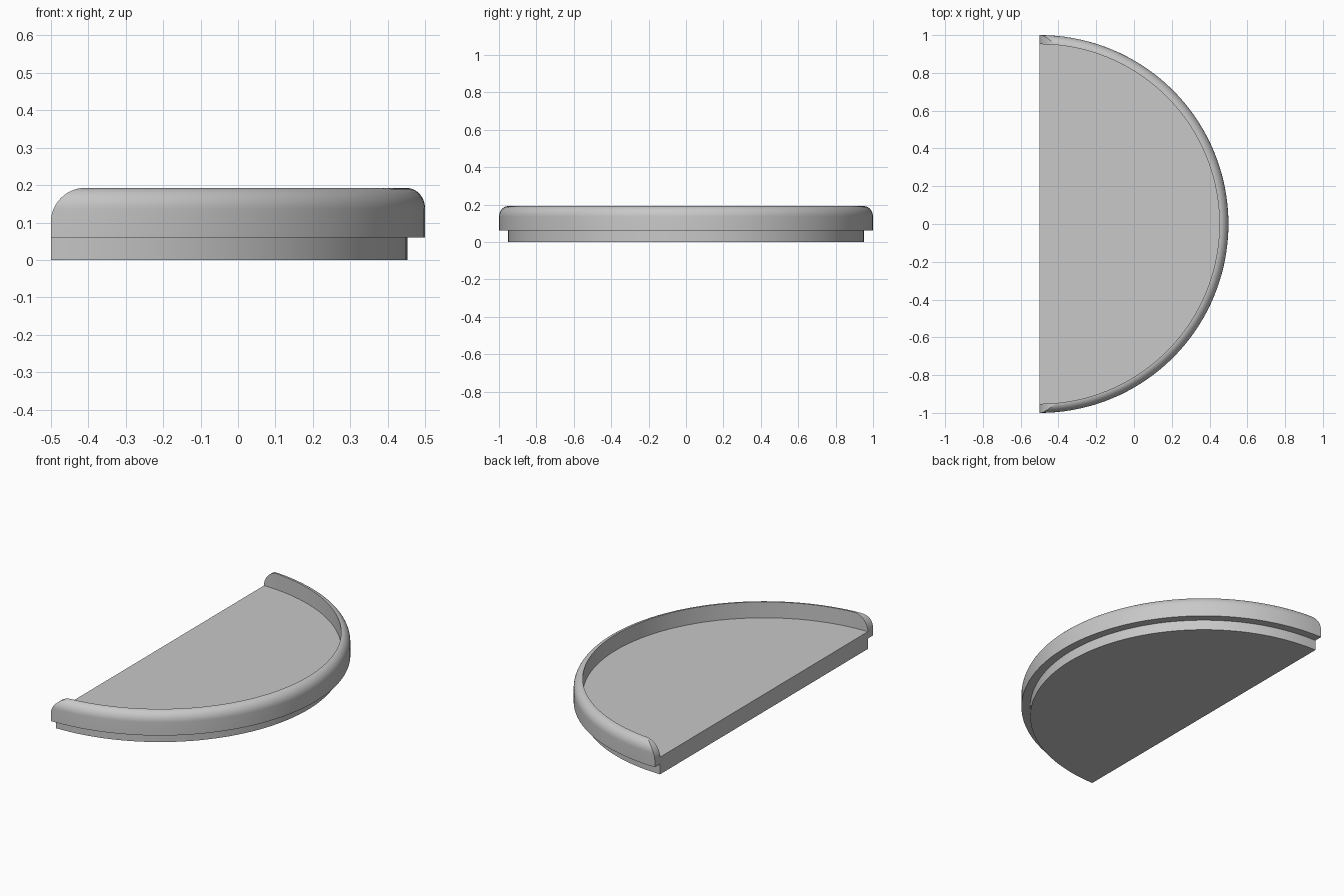
import bpy, bmesh
from math import sin, cos, pi, radians

BACK_X = -0.5            # straight cut edge, also the centre of the arc
R_IN, R_OUT = 0.952, 1.0
LEDGE_Z, FLOOR_Z, TOP_Z = 0.06, 0.1, 0.192
SEGMENTS = 72

if "Cube" in bpy.data.objects:
    bpy.data.objects.remove(bpy.data.objects["Cube"], do_unlink=True)

grey = bpy.data.materials.new("plain grey")
grey.use_nodes = True
colour = (0.58, 0.58, 0.58, 1)
grey.diffuse_color = colour
grey.node_tree.nodes["Principled BSDF"].inputs["Base Color"].default_value = colour


def loft(name, rings):
    """Solid skinned through a list of equal closed rings, capped at both ends."""
    bm = bmesh.new()
    loops = [[bm.verts.new(p) for p in ring] for ring in rings]
    n = len(loops[0])
    for a, b in zip(loops, loops[1:]):
        for i in range(n):
            j = (i + 1) % n
            bm.faces.new((a[i], a[j], b[j], b[i]))
    bm.faces.new(loops[0])
    bm.faces.new(loops[-1])
    bmesh.ops.recalc_face_normals(bm, faces=bm.faces)
    mesh = bpy.data.meshes.new(name)
    bm.to_mesh(mesh)
    bm.free()
    mesh.materials.append(grey)
    obj = bpy.data.objects.new(name, mesh)
    bpy.context.collection.objects.link(obj)
    return obj


def select_only(obj):
    bpy.ops.object.select_all(action='DESELECT')
    obj.select_set(True)
    bpy.context.view_layer.objects.active = obj


def quarter(cx, cz, rx, rz, steps):
    """Quarter ellipse from the side up to the top."""
    return [(cx + rx * cos(pi / 2 * i / steps), cz + rz * sin(pi / 2 * i / steps))
            for i in range(steps + 1)]


angles = [-pi / 2 + pi * i / SEGMENTS for i in range(SEGMENTS + 1)]

# Half-disc base with the recessed foot and the floor
base = loft("base", [[(BACK_X + R_IN * cos(a), R_IN * sin(a), z) for a in angles]
                     for z in (0, FLOOR_Z)])

# Raised rim with a rounded outer top edge, swept slightly past the cut edge
round_h = 0.057
section = [(R_IN, LEDGE_Z), (R_OUT, LEDGE_Z)]
section += quarter(R_IN, TOP_Z - round_h, R_OUT - R_IN, round_h, 10)
over = radians(3)
sweep = [angles[0] - over] + angles + [angles[-1] + over]
rim = loft("rim", [[(BACK_X + r * cos(a), r * sin(a), z) for r, z in section]
                   for a in sweep])

# Trim the rim ends flat, with rounded upper corners
end_r = TOP_Z - FLOOR_Z
outline = [(BACK_X, 0)] + quarter(BACK_X + end_r, FLOOR_Z, -end_r, end_r + 0.0005, 14)
outline += [(0.7, TOP_Z + 0.0005), (0.7, 0)]
cutter = loft("end_trim", [[(x, y, z) for x, z in outline] for y in (-1.2, 1.2)])
cutter.hide_render = True
trim = rim.modifiers.new("round ends", 'BOOLEAN')
trim.operation = 'INTERSECT'
trim.solver = 'EXACT'
trim.object = cutter
select_only(rim)
bpy.ops.object.modifier_apply(modifier=trim.name)
bpy.data.objects.remove(cutter, do_unlink=True)

for part in (base, rim):
    select_only(part)
    bpy.ops.object.shade_smooth_by_angle(angle=radians(30))
